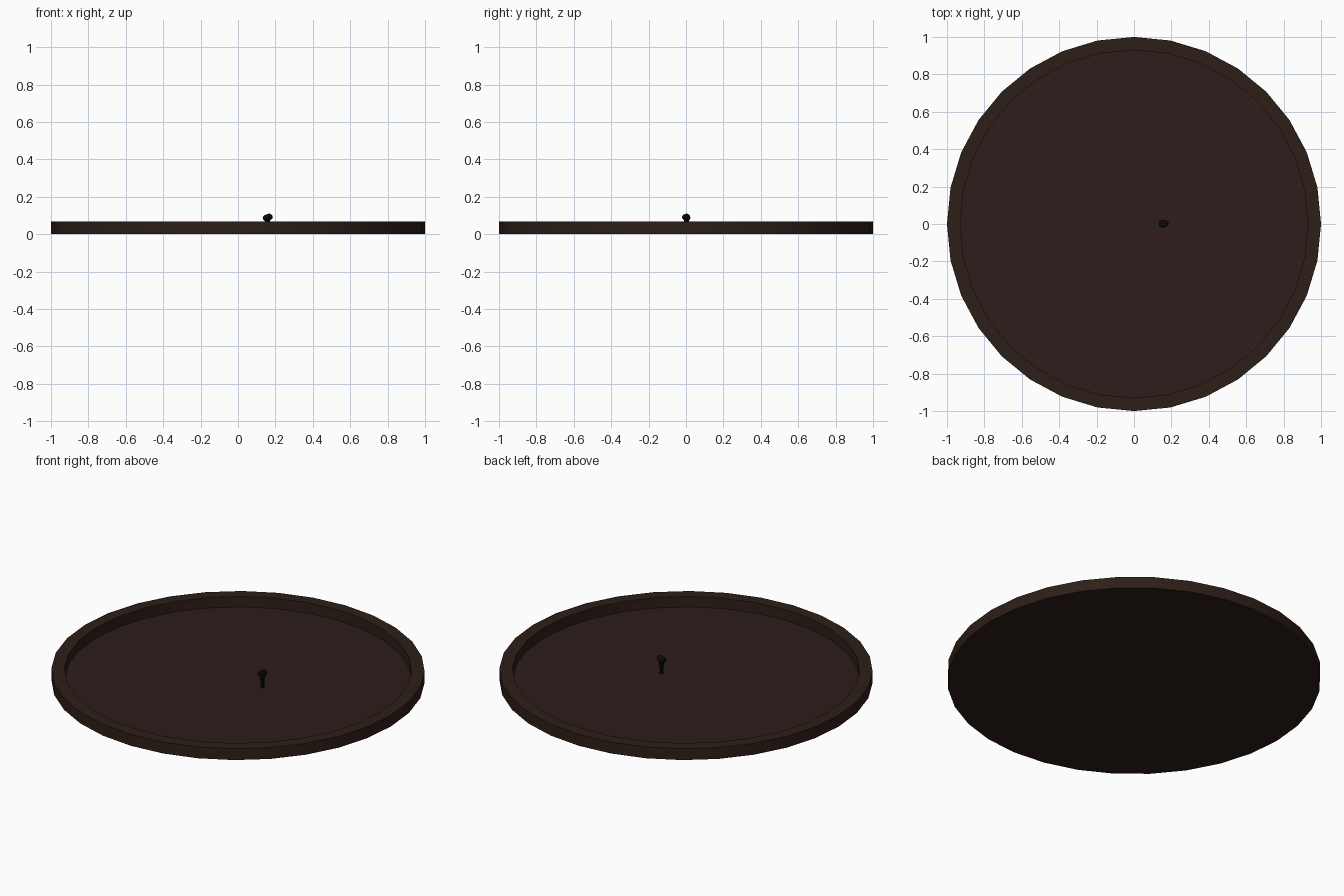
import bpy, bmesh, math, random
from mathutils import Vector, Matrix

if "Cube" in bpy.data.objects:
    bpy.data.objects.remove(bpy.data.objects["Cube"])

random.seed(4)


def material(name, rgb):
    m = bpy.data.materials.new(name)
    m.diffuse_color = (*rgb, 1)
    m.use_nodes = True
    m.node_tree.nodes["Principled BSDF"].inputs["Base Color"].default_value = m.diffuse_color
    return m


def finish(name, bm, mat, smooth=True):
    bmesh.ops.recalc_face_normals(bm, faces=bm.faces)
    me = bpy.data.meshes.new(name)
    bm.to_mesh(me)
    bm.free()
    ob = bpy.data.objects.new(name, me)
    bpy.context.collection.objects.link(ob)
    me.materials.append(mat)
    if smooth:
        bpy.ops.object.select_all(action='DESELECT')
        ob.select_set(True)
        bpy.context.view_layer.objects.active = ob
        bpy.ops.object.shade_smooth_by_angle(angle=math.radians(30))
    return ob


def lathe(name, profile, sides, mat, centre=(0, 0), closed=False):
    """Spin (radius, z) points; cap open ends."""
    bm = bmesh.new()
    rings = []
    for r, z in profile:
        rings.append([bm.verts.new((centre[0] + r * math.cos(2 * math.pi * i / sides),
                                    centre[1] + r * math.sin(2 * math.pi * i / sides), z))
                      for i in range(sides)])
    pairs = list(zip(rings, rings[1:]))
    if closed:
        pairs.append((rings[-1], rings[0]))
    for a, b in pairs:
        for i in range(sides):
            j = (i + 1) % sides
            bm.faces.new((a[i], a[j], b[j], b[i]))
    if not closed:
        bm.faces.new(rings[0])
        bm.faces.new(rings[-1])
    return finish(name, bm, mat)


wood = material("dark_wood", (0.027, 0.013, 0.009))
floor = material("dark_floor", (0.026, 0.0125, 0.0105))
black = material("black", (0.003, 0.003, 0.003))

# Shallow round tray with a raised lip
lathe("tray_rim", [(1, 0), (1, 0.067), (0.93, 0.067), (0.93, 0.006), (0.93, 0)],
      32, wood, closed=True)
lathe("tray_floor", [(0.93, 0), (0.93, 0.006)], 32, floor)

# Thin knobbly stem standing on the floor
lathe("stem", [(0.012, 0.005), (0.008, 0.02), (0.013, 0.032), (0.009, 0.045),
               (0.015, 0.058), (0.012, 0.085)], 8, black, centre=(0.158, 0.003))

# Small lumpy head leaning towards +x
bm = bmesh.new()
bmesh.ops.create_icosphere(
    bm, subdivisions=2, radius=1,
    matrix=Matrix.Translation((0.158, 0.003, 0.089))
    @ Matrix.Rotation(math.radians(-20), 4, 'Y')
    @ Matrix.Diagonal((0.028, 0.023, 0.019, 1)))
mid = Vector((0.158, 0.003, 0.089))
for v in bm.verts:
    v.co = mid + (v.co - mid) * random.uniform(0.88, 1.1)
finish("head", bm, black, smooth=False)
